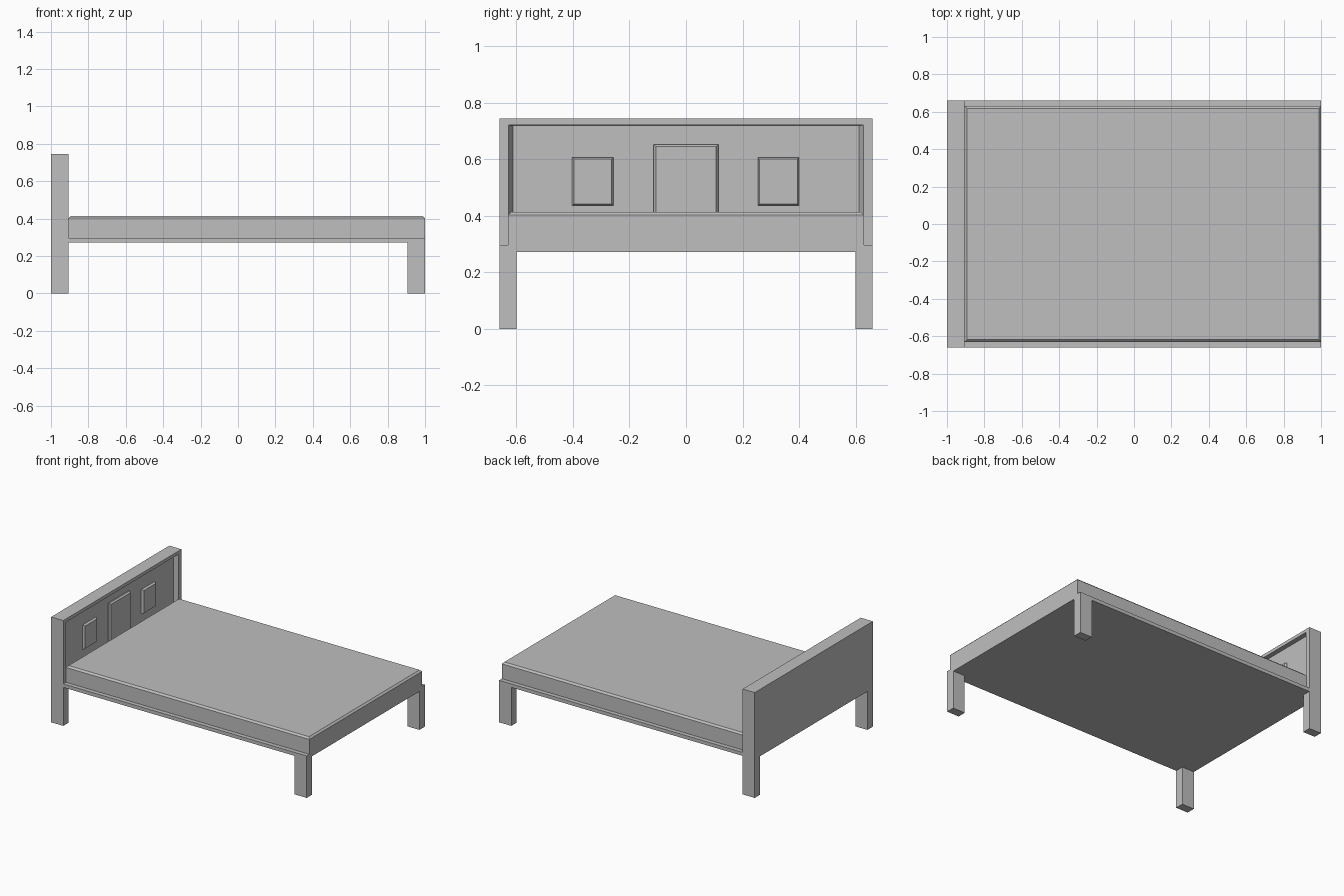
import bpy

if "Cube" in bpy.data.objects:
    bpy.data.objects.remove(bpy.data.objects["Cube"])

grey = bpy.data.materials.new("plain_grey")
grey.diffuse_color = (0.52, 0.52, 0.52, 1)
grey.use_nodes = True
grey.node_tree.nodes["Principled BSDF"].inputs["Base Color"].default_value = grey.diffuse_color


def mesh_object(name, verts, faces):
    me = bpy.data.meshes.new(name)
    me.from_pydata(verts, [], faces)
    me.materials.append(grey)
    ob = bpy.data.objects.new(name, me)
    bpy.context.collection.objects.link(ob)
    return ob


def loft(name, rings):
    """Join equal-length closed rings of points and cap both ends."""
    n = len(rings[0])
    verts = [p for r in rings for p in r]
    faces = [tuple(reversed(range(n))), tuple(range(len(verts) - n, len(verts)))]
    for k in range(len(rings) - 1):
        for i in range(n):
            j = (i + 1) % n
            faces.append((k * n + i, k * n + j, (k + 1) * n + j, (k + 1) * n + i))
    return mesh_object(name, verts, faces)


def rect_z(x0, x1, y0, y1, z):
    return [(x0, y0, z), (x1, y0, z), (x1, y1, z), (x0, y1, z)]


def rect_x(y0, y1, z0, z1, x):
    return [(x, y0, z0), (x, y1, z0), (x, y1, z1), (x, y0, z1)]


def box(name, x0, x1, y0, y1, z0, z1):
    return loft(name, [rect_z(x0, x1, y0, y1, z0), rect_z(x0, x1, y0, y1, z1)])


W, HB, BACK = 0.66, -0.905, -0.935   # half width, headboard front, recess depth
Z0, Z1, TOP = 0.272, 0.297, 0.745    # base bottom, base top, headboard top

# bed base
box("bed_base", BACK, 1.0, -W, W, Z0, Z1)

# mattress with chamfered top edges
c = 0.012
loft("mattress", [rect_z(HB, 1, -0.63, 0.63, Z1),
                  rect_z(HB, 1, -0.63, 0.63, 0.402),
                  rect_z(HB + c, 1 - c, -0.63 + c, 0.63 - c, 0.414)])

# four legs
for end, x0, x1 in (("head", -1, HB), ("foot", 0.905, 1)):
    for side, y in (("front", -W), ("back", W)):
        box(f"{end}_{side}_leg", x0, x1, min(y, y * 0.908), max(y, y * 0.908), 0, Z0)

# headboard panel and its raised surround
box("headboard_panel", -1, BACK, -W, W, Z0, TOP)


def arch(x, y, z):
    return [(x, -W, Z0), (x, -y, Z0), (x, -y, z), (x, y, z),
            (x, y, Z0), (x, W, Z0), (x, W, TOP), (x, -W, TOP)]


loft("headboard_surround", [arch(BACK, 0.613, 0.719), arch(HB, 0.628, 0.722)])


# raised panels with chamfered edges
def raised(name, y0, y1, z0, z1, b, h):
    loft(name, [rect_x(y0, y1, z0, z1, BACK - 0.005),
                rect_x(y0, y1, z0, z1, BACK + h * 0.4),
                rect_x(y0 + b, y1 - b, z0 + b, z1 - b, BACK + h)])


raised("centre_raised_panel", -0.115, 0.115, 0.30, 0.653, 0.008, 0.018)
raised("left_raised_panel", -0.403, -0.257, 0.436, 0.607, 0.006, 0.016)
raised("right_raised_panel", 0.254, 0.400, 0.436, 0.607, 0.006, 0.016)
